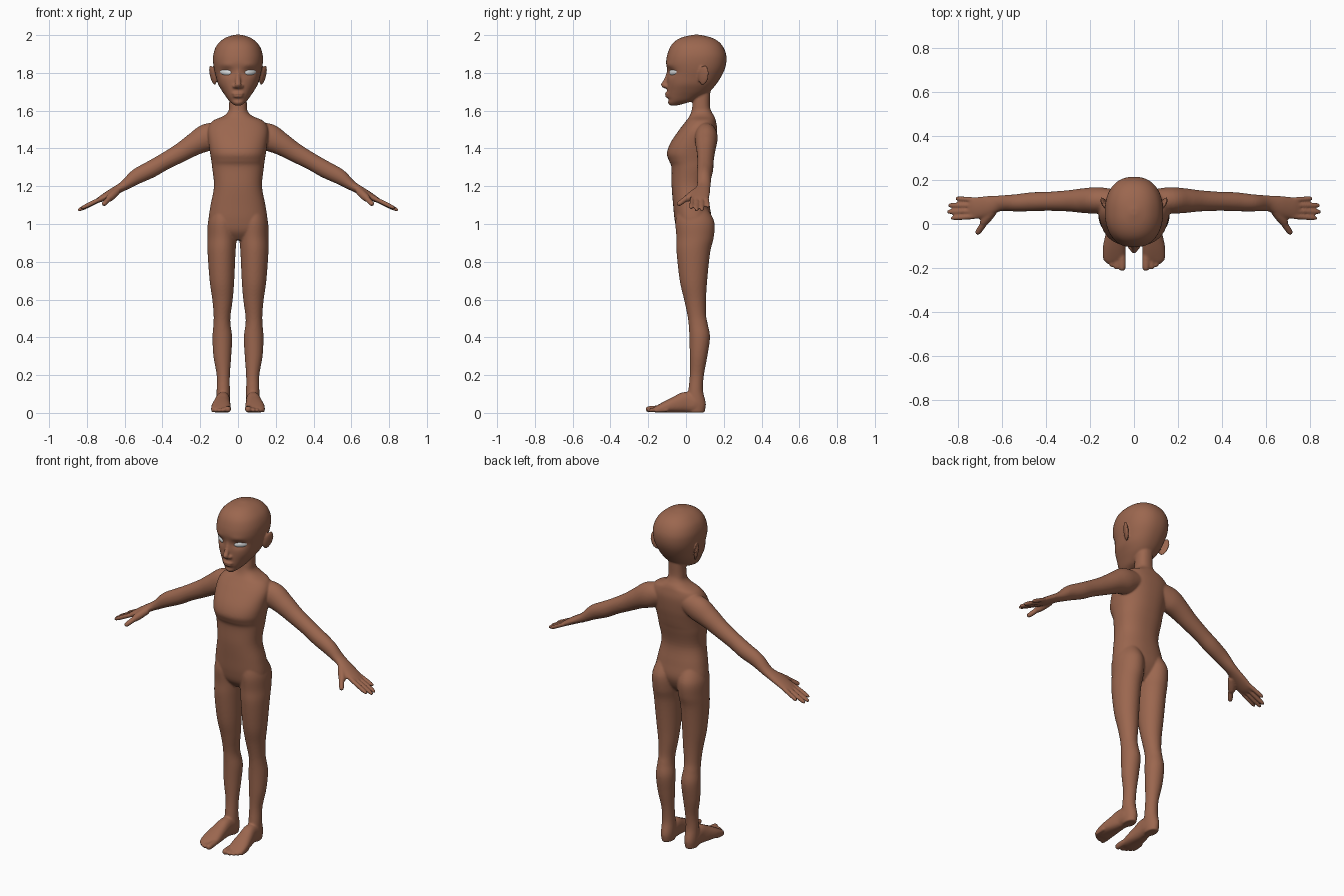
import bpy, bmesh, math
from mathutils import Vector, Matrix, Euler

X, Y, Z = Vector((1, 0, 0)), Vector((0, 1, 0)), Vector((0, 0, 1))


def material(name, rgb):
    m = bpy.data.materials.new(name)
    m.diffuse_color = (*rgb, 1)
    return m


skin = material("brown skin", (0.33, 0.135, 0.078))
white = material("eye white", (0.72, 0.74, 0.75))


def smooth(st, sub):
    """Catmull-Rom interpolation of station tuples."""
    out = []
    for i in range(len(st) - 1):
        p0, p1, p2, p3 = st[max(i - 1, 0)], st[i], st[i + 1], st[min(i + 2, len(st) - 1)]
        for k in range(sub):
            t = k / sub
            out.append([0.5 * (2 * b + (c - a) * t + (2 * a - 5 * b + 4 * c - d) * t * t
                               + (3 * b - a - 3 * c + d) * t ** 3)
                        for a, b, c, d in zip(p0, p1, p2, p3)])
    return out + [list(st[-1])]


def tube(bm, st, ref=Y, flat=None, s=1, n=32, power=2.0, sub=5):
    """Loft of superellipse rings; station = x, y, z, radius across, radius along ref."""
    pts = smooth(st, sub)
    rings = []
    for i, (x, y, z, ra, rb) in enumerate(pts):
        t = flat
        if t is None:
            t = (Vector(pts[min(i + 1, len(pts) - 1)][:3]) - Vector(pts[max(i - 1, 0)][:3])).normalized()
        v = (ref - t * ref.dot(t)).normalized()
        u = v.cross(t)
        ring = []
        for k in range(n):
            a = 2 * math.pi * k / n
            c, d = math.cos(a), math.sin(a)
            p = (Vector((x, y, z))
                 + u * ra * math.copysign(abs(c) ** (2 / power), c)
                 + v * rb * math.copysign(abs(d) ** (2 / power), d))
            ring.append(bm.verts.new((p.x * s, p.y, p.z)))
        rings.append(ring)
    for a, b in zip(rings, rings[1:]):
        for k in range(n):
            j = (k + 1) % n
            bm.faces.new((a[k], a[j], b[j], b[k]))
    bm.faces.new(rings[0])
    bm.faces.new(rings[-1])
    return [v for r in rings for v in r]


def upright(bm, st, **kw):
    """Loft of level rings; station = z, x centre, half width, front y, back y."""
    return tube(bm, [(x, (f + b) / 2, z, w, (b - f) / 2) for z, x, w, f, b in st], flat=Z, **kw)


def digit(bm, a, b, r, s):
    """Finger or toe with a rounded tip."""
    a, b = Vector(a), Vector(b)
    st = [(*a.lerp(b, t), r * k, r * k) for t, k in ((0, 1), (.45, 1.03), (.8, .95), (.94, .75), (1, .25))]
    tube(bm, st, ref=Z, s=s, n=14, sub=3)


def ball(bm, loc, radii, rot=(0, 0, 0)):
    m = Matrix.LocRotScale(Vector(loc), Euler([math.radians(r) for r in rot]), Vector(radii))
    bmesh.ops.create_uvsphere(bm, u_segments=28, v_segments=18, radius=1, matrix=m)


def finish(bm, name, mat):
    bmesh.ops.recalc_face_normals(bm, faces=bm.faces)
    me = bpy.data.meshes.new(name)
    bm.to_mesh(me)
    bm.free()
    me.materials.append(mat)
    ob = bpy.data.objects.new(name, me)
    bpy.context.collection.objects.link(ob)
    for p in me.polygons:
        p.use_smooth = True
    return ob


bm = bmesh.new()

# head, with eye sockets, brows and temples pressed in
head = upright(bm, [
    (1.628, 0, .018, -.085, -.045), (1.640, 0, .034, -.095, .000), (1.655, 0, .050, -.098, .045),
    (1.680, 0, .068, -.100, .095), (1.705, 0, .085, -.100, .130), (1.740, 0, .105, -.100, .160),
    (1.780, 0, .117, -.100, .186), (1.820, 0, .127, -.101, .205), (1.860, 0, .132, -.105, .214),
    (1.900, 0, .130, -.098, .212), (1.940, 0, .116, -.082, .195), (1.970, 0, .090, -.055, .167),
    (1.990, 0, .058, -.015, .125), (2.002, 0, .015, .040, .070)], n=80, power=2.25, sub=6)
for v in head:
    if v.co.y < .03:
        ax, z = abs(v.co.x), v.co.z
        v.co.y += .015 * math.exp(-((ax - .062) / .036) ** 2 - ((z - 1.803) / .022) ** 2)
        v.co.y -= .004 * math.exp(-((ax - .06) / .035) ** 2 - ((z - 1.842) / .014) ** 2)
        v.co.y += .007 * math.exp(-(ax / .04) ** 2 - ((z - 1.658) / .010) ** 2)

# nose and lips
tube(bm, [(0, -.088, 1.825, .008, .010), (0, -.096, 1.79, .011, .011), (0, -.107, 1.76, .014, .013),
          (0, -.118, 1.738, .017, .015), (0, -.112, 1.722, .014, .010), (0, -.10, 1.715, .006, .005)],
     flat=Z, n=20)
ball(bm, (0, -.098, 1.690), (.032, .014, .0075))
ball(bm, (0, -.097, 1.676), (.027, .014, .0075))

# neck and torso
upright(bm, [(1.72, 0, .045, .04, .13), (1.63, 0, .047, .034, .126), (1.595, 0, .052, .028, .135),
             (1.570, 0, .080, .018, .150), (1.545, 0, .135, .000, .158), (1.50, 0, .160, -.035, .165),
             (1.43, 0, .156, -.082, .160), (1.375, 0, .148, -.101, .150), (1.335, 0, .141, -.090, .141),
             (1.30, 0, .137, -.077, .132), (1.20, 0, .127, -.076, .112), (1.10, 0, .145, -.068, .125),
             (1.02, 0, .156, -.060, .135), (.96, 0, .145, -.045, .115), (.915, 0, .08, -.01, .08)],
        n=64, power=2.3)

for s in (1, -1):
    # ear
    ball(bm, (s * .134, .093, 1.787), (.010, .030, .054), (-14, s * 10, -s * 24))
    ball(bm, (s * .019, -.103, 1.728), (.010, .012, .009))

    # leg
    upright(bm, [(1.08, .078, .060, -.045, .115), (1.01, .083, .076, -.056, .150), (.93, .084, .077, -.051, .147),
                 (.85, .087, .074, -.050, .128), (.70, .085, .065, -.033, .112), (.60, .082, .054, -.010, .106),
                 (.52, .084, .045, .007, .106), (.47, .085, .045, .014, .115), (.40, .083, .052, .018, .127),
                 (.30, .083, .047, .020, .113), (.20, .078, .035, .020, .095), (.12, .078, .035, .012, .090),
                 (.05, .077, .036, .000, .105), (.002, .077, .031, .010, .098)], s=s, n=40)

    # foot and toes
    tube(bm, [(.077, .09, .030, .027, .025), (.078, .05, .046, .046, .037), (.080, .0, .056, .055, .038),
              (.085, -.05, .045, .045, .044), (.089, -.10, .033, .033, .051), (.091, -.145, .021, .021, .051),
              (.090, -.168, .016, .013, .042)], ref=X, s=s, power=2.4)
    for x, tip, r in ((.054, -.213, .017), (.081, -.206, .0125), (.101, -.196, .0115),
                      (.118, -.182, .011), (.132, -.167, .010)):
        digit(bm, (x, tip + .07, r + .006), (x, tip, r + .001), r, s)

    # arm and palm
    tube(bm, [(.08, .105, 1.485, .055, .050), (.16, .107, 1.460, .072, .060), (.23, .106, 1.423, .060, .056),
              (.30, .105, 1.380, .051, .048), (.39, .103, 1.330, .045, .043), (.46, .101, 1.290, .045, .043),
              (.535, .096, 1.252, .041, .039), (.59, .095, 1.212, .029, .036), (.62, .092, 1.193, .024, .037),
              (.67, .080, 1.165, .021, .047), (.72, .072, 1.136, .017, .049), (.745, .070, 1.123, .012, .042)],
         s=s, n=36)

    # fingers and thumb
    for y0, tip, r in ((.108, (.812, .117, 1.090), .0115), (.084, (.846, .085, 1.072), .0125),
                       (.060, (.850, .055, 1.071), .0125), (.036, (.832, .026, 1.082), .012)):
        digit(bm, (.705, y0, 1.143), tip, r, s)
    digit(bm, (.64, .060, 1.175), (.69, -.002, 1.128), .021, s)
    digit(bm, (.67, .018, 1.148), (.715, -.046, 1.100), .0145, s)

# merge all skin parts into one smooth surface
body = finish(bm, "body", skin)
mod = body.modifiers.new("merge", 'REMESH')
mod.mode = 'VOXEL'
mod.voxel_size = .0055
mod.use_smooth_shade = True
mod = body.modifiers.new("soften", 'SMOOTH')
mod.factor = .5
mod.iterations = 5
bpy.context.view_layer.objects.active = body
body.select_set(True)
bpy.ops.object.convert(target='MESH')
bpy.ops.object.shade_smooth()

# eyes
for s, side in ((1, "left"), (-1, "right")):
    bm = bmesh.new()
    ball(bm, (s * .064, -.0655, 1.804), (.037, .012, .018), (0, -s * 6, s * 34))
    finish(bm, side + "_eye", white)
